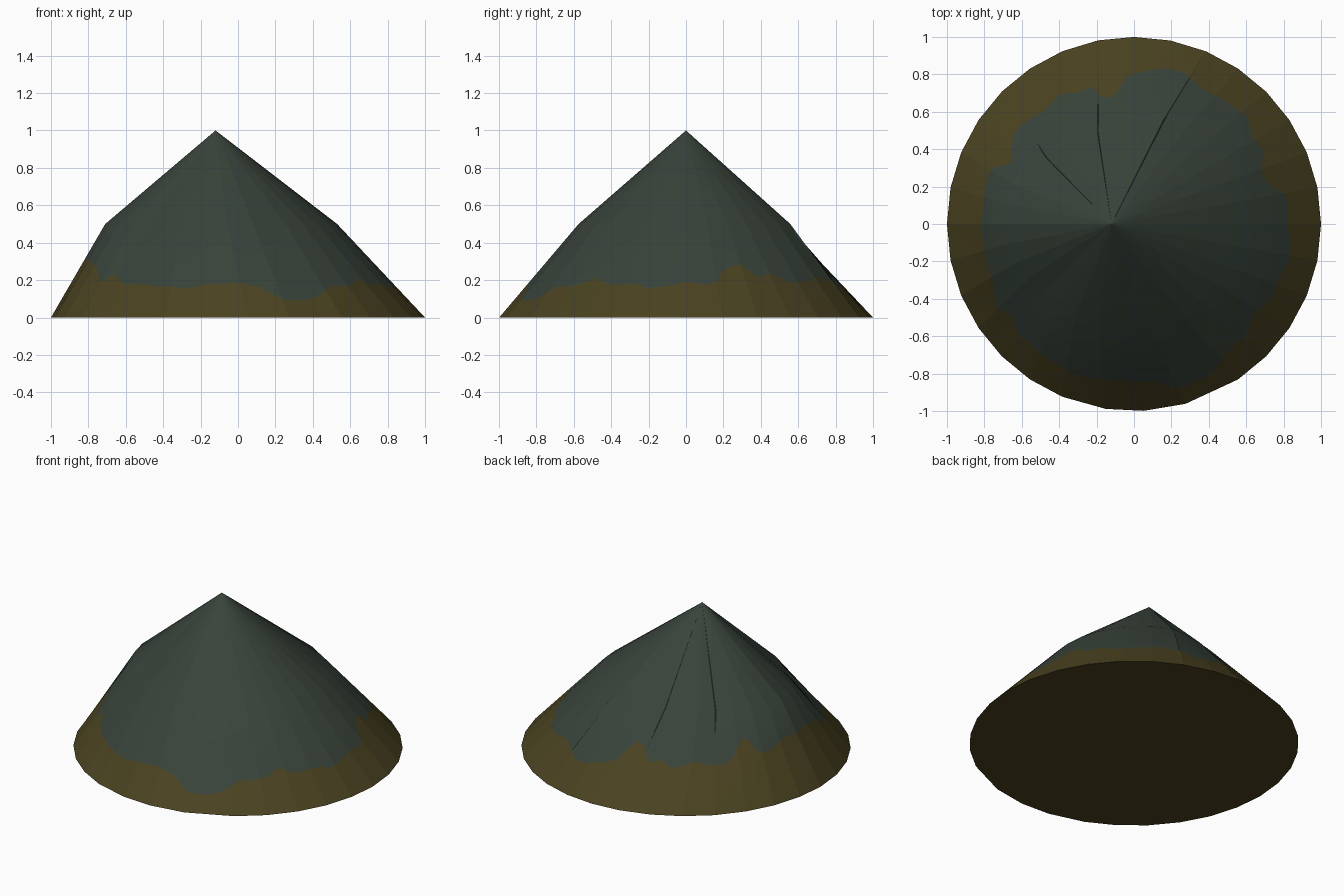
import bpy, bmesh, math
from math import sin, cos, radians, degrees, atan2, hypot
from mathutils import Vector

if "Cube" in bpy.data.objects:
    bpy.data.objects.remove(bpy.data.objects["Cube"])

SUB = 4                                  # columns per facet, for the ragged colour line
APEX = Vector((-0.12, 0, 1))


def material(name, rgb):
    m = bpy.data.materials.new(name)
    m.diffuse_color = (*rgb, 1)
    m.use_nodes = True
    m.node_tree.nodes["Principled BSDF"].inputs["Base Color"].default_value = m.diffuse_color
    return m


def sample(table, angle):
    """Linear interpolation in a closed (angle, value) table."""
    for (a0, v0), (a1, v1) in zip(table, table[1:]):
        if a0 <= angle <= a1:
            return v0 + (v1 - v0) * (angle - a0) / max(a1 - a0, 1e-6)
    return table[0][1]


# Plan view of the ragged line between soil and grass
BORDER = [(.82, .0), (.82, .15), (.72, .2), (.68, .28), (.7, .38), (.64, .45), (.62, .55),
          (.5, .65), (.4, .7), (.29, .8), (.2, .83), (.0, .79), (-.05, .68), (-.13, .7),
          (-.17, .76), (-.25, .72), (-.35, .72), (-.45, .63), (-.55, .58), (-.63, .5),
          (-.63, .36), (-.75, .33), (-.78, .25), (-.8, .1), (-.82, 0), (-.8, -.1),
          (-.78, -.22), (-.74, -.35), (-.72, -.48), (-.64, -.5), (-.6, -.6), (-.5, -.69),
          (-.4, -.76), (-.28, -.82), (0, -.84), (.15, -.84), (.25, -.88), (.4, -.81),
          (.48, -.73), (.5, -.68), (.61, -.58), (.64, -.48), (.73, -.4), (.79, -.25), (.83, -.2)]
polar = sorted((degrees(atan2(y, x)) % 360, hypot(x, y)) for x, y in BORDER)
polar.append((polar[0][0] + 360, polar[0][1]))

# Shoulder size by angle: hollows at the back left and front left
SHOULDER = [(0, 1), (45, 1.02), (67.5, 1.05), (80, .95), (101, .88), (135, .86), (157, .95),
            (180, 1), (205, .95), (228, .86), (250, .95), (270, 1), (360, 1)]

# Facet corners; wider facets in front, narrow creases at the back
corners = []
for i in range(32):
    a = i * 11.25
    if a == 292.5:
        continue
    a = {258.75: 261.3, 270: 272.9, 281.25: 286}.get(a, a)
    if a in (67.5, 101.25, 135):
        corners.append((a - 0.4, 0.012))
    corners.append((a, 0))


def base_and_shoulder(a, inset):
    c, s = cos(radians(a)), sin(radians(a))
    k = sample(SHOULDER, a) - inset
    return Vector((c, s, 0)), Vector((-0.09 + 0.62 * k * c, 0.575 * k * s, 0.5))


# Hill: base ring, colour border ring, shoulder ring and apex
bm = bmesh.new()
columns = []
for k, corner in enumerate(corners):
    b0, s0 = base_and_shoulder(*corner)
    b1, s1 = base_and_shoulder(*corners[(k + 1) % len(corners)])
    for j in range(SUB):
        b, s = b0.lerp(b1, j / SUB), s0.lerp(s1, j / SUB)
        r = sample(polar, degrees(atan2(b.y, b.x)) % 360)
        rb, rs = b.xy.length, s.xy.length
        t = min(max((rb - r) / (rb - rs), 0.08), 0.9)
        columns.append([bm.verts.new(p) for p in (b, b.lerp(s, t), s)])
top = bm.verts.new(APEX)
for p, q in zip(columns, columns[1:] + columns[:1]):
    bm.faces.new((p[0], q[0], q[1], p[1])).material_index = 1
    bm.faces.new((p[1], q[1], q[2], p[2]))
    bm.faces.new((p[2], q[2], top))
for f in bm.faces:
    f.smooth = True

# Underside, and sharp ridges from the base up to the apex between the facets
under = bm.faces.new([c[0] for c in reversed(columns)])
under.material_index = 1
for e in under.edges:
    e.smooth = False
for c in columns[::SUB]:
    line = c + [top]
    for v, w in zip(line, line[1:]):
        bm.edges.get((v, w)).smooth = False

mesh = bpy.data.meshes.new("hill")
bm.to_mesh(mesh)
bm.free()
mesh.materials.append(material("dark grey green", (0.040, 0.057, 0.042)))
mesh.materials.append(material("olive brown soil", (0.069, 0.055, 0.015)))
hill = bpy.data.objects.new("hill", mesh)
bpy.context.collection.objects.link(hill)
